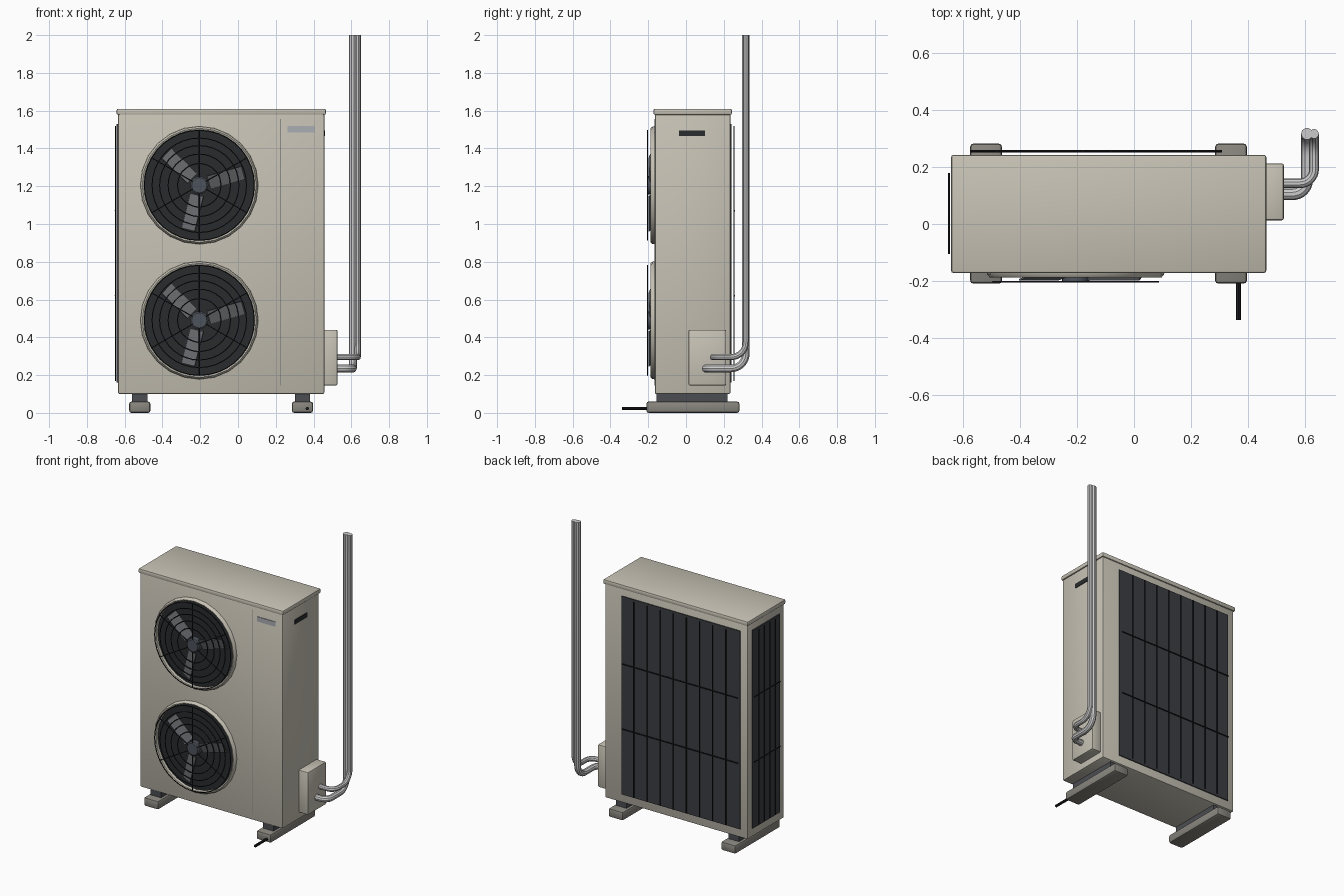
import bpy, bmesh, math
from mathutils import Vector, Matrix

if "Cube" in bpy.data.objects:
    bpy.data.objects.remove(bpy.data.objects["Cube"])


def mat(name, *rgb):
    m = bpy.data.materials.new(name)
    m.diffuse_color = (*rgb, 1)
    m.use_nodes = True
    m.node_tree.nodes["Principled BSDF"].inputs["Base Color"].default_value = m.diffuse_color
    return m


BEIGE = mat("beige_paint", 0.57, 0.54, 0.46)
DARK = mat("dark_recess", 0.022, 0.024, 0.027)
COIL = mat("coil_fins", 0.045, 0.048, 0.054)
WIRE = mat("black_wire", 0.012, 0.013, 0.015)
BLADE = mat("blade_grey", 0.14, 0.145, 0.155)
HUB = mat("hub_grey", 0.075, 0.085, 0.105)
RUBBER = mat("rubber", 0.07, 0.075, 0.085)
FOOT = mat("foot_grey", 0.25, 0.24, 0.21)
SEAM = mat("seam_grey", 0.27, 0.27, 0.26)
PLATE = mat("plate_grey", 0.40, 0.42, 0.45)
PIPE = mat("pipe_lagging", 0.66, 0.66, 0.64)


def finish(ob, material):
    ob.data.materials.append(material)
    bpy.ops.object.select_all(action='DESELECT')
    ob.select_set(True)
    bpy.context.view_layer.objects.active = ob
    bpy.ops.object.shade_smooth_by_angle(angle=math.radians(35))
    return ob


def from_bmesh(name, bm, material):
    bmesh.ops.recalc_face_normals(bm, faces=bm.faces)
    me = bpy.data.meshes.new(name)
    bm.to_mesh(me)
    bm.free()
    ob = bpy.data.objects.new(name, me)
    bpy.context.collection.objects.link(ob)
    return finish(ob, material)


def box(name, x, y, z, material, bevel=0):
    """Box from (min, max) ranges with an optional rounded edge."""
    bm = bmesh.new()
    size = [r[1] - r[0] for r in (x, y, z)]
    mid = [(r[0] + r[1]) / 2 for r in (x, y, z)]
    bmesh.ops.create_cube(bm, size=1, matrix=Matrix.Translation(mid) @ Matrix.Diagonal((*size, 1)))
    if bevel:
        bmesh.ops.bevel(bm, geom=bm.edges[:], offset=bevel, segments=2, profile=0.5, affect='EDGES')
    return from_bmesh(name, bm, material)


def lathe(name, profile, centre, material, sides=24, closed=False):
    """Spin (radius, y) points about the y axis."""
    bm = bmesh.new()
    rings = [[bm.verts.new((centre[0] + r * math.cos(t), y, centre[1] + r * math.sin(t)))
              for t in (2 * math.pi * i / sides for i in range(sides))] for r, y in profile]
    pairs = list(zip(rings, rings[1:])) + ([(rings[-1], rings[0])] if closed else [])
    for a, b in pairs:
        for i in range(sides):
            j = (i + 1) % sides
            bm.faces.new((a[i], a[j], b[j], b[i]))
    if not closed:
        bm.faces.new(rings[0])
        bm.faces.new(rings[-1])
    return from_bmesh(name, bm, material)


def tubes(name, paths, radius, material, res=1):
    """Round tubes along (points, cyclic) paths, joined as one mesh."""
    cu = bpy.data.curves.new(name, 'CURVE')
    cu.dimensions = '3D'
    cu.bevel_depth, cu.bevel_resolution, cu.use_fill_caps = radius, res, True
    for pts, cyclic in paths:
        sp = cu.splines.new('POLY')
        sp.points.add(len(pts) - 1)
        for p, co in zip(sp.points, pts):
            p.co = (*co, 1)
        sp.use_cyclic_u = cyclic
    ob = bpy.data.objects.new(name, cu)
    bpy.context.collection.objects.link(ob)
    bpy.ops.object.select_all(action='DESELECT')
    ob.select_set(True)
    bpy.context.view_layer.objects.active = ob
    bpy.ops.object.convert(target='MESH')
    return finish(bpy.context.object, material)


def rounded(pts, radii, steps=8):
    """Round the inner corners of a right-angled path."""
    pts = [Vector(p) for p in pts]
    out = [pts[0]]
    for a, b, c, r in zip(pts, pts[1:], pts[2:], radii):
        u, v = (a - b).normalized(), (c - b).normalized()
        for i in range(steps + 1):
            t = math.pi / 2 * i / steps
            out.append(b + u * r * (1 - math.sin(t)) + v * r * (1 - math.cos(t)))
    return out + [pts[-1]]


# Cabinet, lid and front details
box("cabinet", (-0.635, 0.457), (-0.165, 0.235), (0.10, 1.59), BEIGE, 0.008)
box("lid", (-0.643, 0.465), (-0.172, 0.243), (1.578, 1.61), BEIGE, 0.008)
box("panel_seam", (0.223, 0.228), (-0.167, -0.16), (0.145, 1.555), SEAM)
box("blank_plate", (0.262, 0.404), (-0.169, -0.16), (1.485, 1.518), PLATE)
box("hand_grip", (0.45, 0.461), (-0.037, 0.10), (1.465, 1.496), DARK)
box("valve_cover", (0.45, 0.527), (0.013, 0.213), (0.145, 0.44), BEIGE, 0.008)

# Two fans, each with bell ring, recess, blades, hub and wire guard
FX = -0.205
for label, fz in (("lower", 0.49), ("upper", 1.205)):
    lathe(label + "_fan_ring", [(0.313, -0.16), (0.311, -0.177), (0.302, -0.188), (0.294, -0.185),
                                (0.290, -0.16)], (FX, fz), BEIGE, 24, True)
    lathe(label + "_fan_recess", [(0.296, -0.16), (0.296, -0.168)], (FX, fz), DARK, 24)
    lathe(label + "_fan_hub", [(0.048, -0.165), (0.048, -0.2), (0.04, -0.206)], (FX, fz), HUB, 20)

    bm = bmesh.new()
    for k in range(3):
        m = (Matrix.Translation((FX, -0.185, fz))
             @ Matrix.Rotation(-math.radians(16 + 120 * k), 4, 'Y')
             @ Matrix.Translation((0.147, 0, 0)) @ Matrix.Rotation(math.radians(18), 4, 'X')
             @ Matrix.Diagonal((0.19, 0.006, 0.075, 1)))
        bmesh.ops.create_cube(bm, size=1, matrix=m)
    from_bmesh(label + "_fan_blades", bm, BLADE)

    def polar(r, deg):
        a = math.radians(deg)
        return (FX + r * math.cos(a), -0.203, fz + r * math.sin(a))

    guard = [([polar(r, 10 * i) for i in range(36)], True) for r in (0.115, 0.165, 0.21, 0.25, 0.291)]
    guard += [([polar(0.04, 30 + 60 * i), polar(0.291, 30 + 60 * i)], False) for i in range(6)]
    tubes(label + "_fan_guard", guard, 0.003, WIRE)

# Coil panels with wire guards on the back and left side
Z0, Z1 = 0.17, 1.52
LEVELS = [Z0 + (Z1 - Z0) * k / 3 for k in (1, 2)]
box("back_coil", (-0.583, 0.323), (0.23, 0.242), (0.16, 1.53), COIL)
box("side_coil", (-0.642, -0.63), (-0.113, 0.188), (0.16, 1.53), COIL)
back = []
for i in range(1, 9):
    x = -0.583 + 0.906 * i / 9
    back.append(([(x, 0.254, Z0), (x, 0.254, Z1)], False))
back += [([(-0.575, 0.256, z), (0.31, 0.256, z)], False) for z in LEVELS]
tubes("back_guard", back, 0.004, WIRE)
side = []
for i in range(1, 5):
    y = -0.113 + 0.301 * i / 5
    side.append(([(-0.649, y, Z0), (-0.649, y, Z1)], False))
side += [([(-0.65, -0.105, z), (-0.65, 0.18, z)], False) for z in LEVELS]
tubes("side_guard", side, 0.003, WIRE)

# Feet with rubber pads
for label, x in (("left", -0.52), ("right", 0.341)):
    box(label + "_foot", (x - 0.056, x + 0.056), (-0.21, 0.283), (0, 0.06), FOOT, 0.012)
    box(label + "_pad", (x - 0.04, x + 0.04), (-0.155, 0.22), (0.055, 0.105), RUBBER)

# Insulated pipes rising beside the cabinet
for name, x, y, z, r in (("wide_pipe", 0.608, 0.105, 0.235, 0.021), ("narrow_pipe", 0.633, 0.143, 0.295, 0.017)):
    path = rounded([(0.51, y, z), (x, y, z), (x, 0.317, z), (x, 0.317, 2.0)], (0.05, 0.08))
    tubes(name, [(path, False)], r, PIPE, 3)

# Drain stub under the right foot
tubes("drain_stub", [([(0.367, -0.19, 0.023), (0.367, -0.338, 0.023)], False)], 0.009, WIRE, 2)
